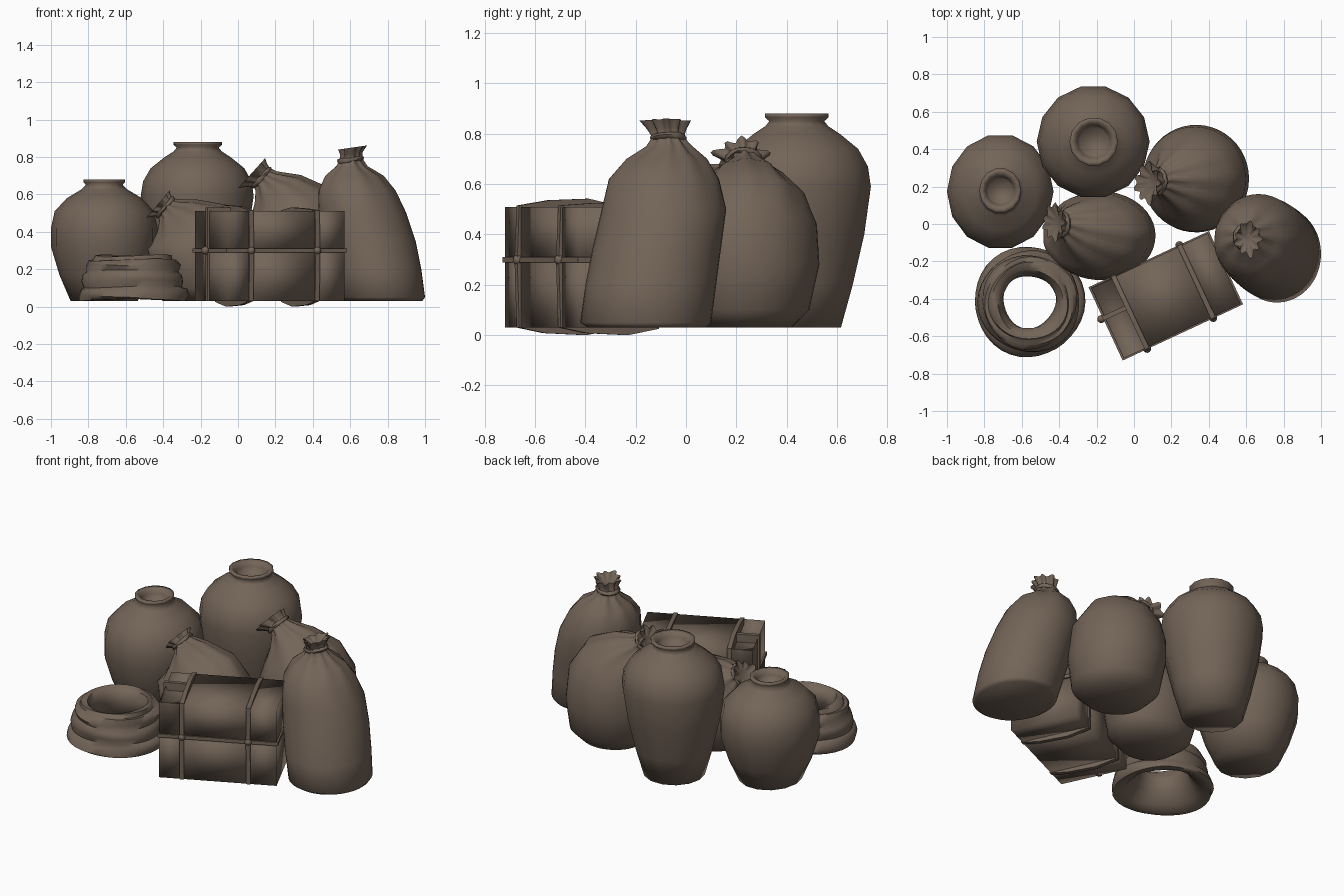
import bpy, bmesh, math, random
from mathutils import Vector, Matrix

random.seed(4)
if "Cube" in bpy.data.objects:
    bpy.data.objects.remove(bpy.data.objects["Cube"], do_unlink=True)

brown = bpy.data.materials.new("dusty_brown")
brown.use_nodes = True
COLOUR = (0.17, 0.127, 0.096, 1)
brown.diffuse_color = COLOUR
brown.node_tree.nodes["Principled BSDF"].inputs["Base Color"].default_value = COLOUR


def finish(name, bm, angle):
    """Turn a bmesh into a shaded, coloured object."""
    bmesh.ops.recalc_face_normals(bm, faces=bm.faces)
    mesh = bpy.data.meshes.new(name)
    bm.to_mesh(mesh)
    bm.free()
    mesh.materials.append(brown)
    obj = bpy.data.objects.new(name, mesh)
    bpy.context.collection.objects.link(obj)
    bpy.ops.object.select_all(action='DESELECT')
    obj.select_set(True)
    bpy.context.view_layer.objects.active = obj
    bpy.ops.object.shade_smooth_by_angle(angle=math.radians(angle))
    return obj


def bridge(bm, a, b):
    n = len(a)
    for i in range(n):
        bm.faces.new((a[i], a[(i + 1) % n], b[(i + 1) % n], b[i]))


def loft(name, rings, sides, folds=9):
    """Skin rings of (x, y, z, x radius, y radius, lean in degrees, fold depth)."""
    bm = bmesh.new()
    loops = []
    for x, y, z, rx, ry, lean, fold in rings:
        tilt = math.radians(lean)
        loop = []
        for i in range(sides):
            a = 2 * math.pi * i / sides
            r = 1 + fold * (math.cos(folds * a + 0.8 * math.sin(2 * a)) + 0.5 * math.sin(4 * a + 1))
            dx, dy = rx * r * math.cos(a), ry * r * math.sin(a)
            loop.append(bm.verts.new((x + dx * math.cos(tilt), y + dy, z + dx * math.sin(tilt))))
        loops.append(loop)
    for a, b in zip(loops, loops[1:]):
        bridge(bm, a, b)
    bm.faces.new(loops[0])
    bm.faces.new(loops[-1])
    return finish(name, bm, 110)


def hoop(name, centre, profile, lean=0, wobble=0, sides=32):
    """Closed (radius, height) profile swept round a slightly uneven circle."""
    bm = bmesh.new()
    tilt = Matrix.Rotation(-math.radians(lean), 3, 'Y')
    phases = [random.uniform(0, 6) for _ in profile]
    loops = []
    for i in range(sides):
        a = 2 * math.pi * i / sides
        loop = []
        for (r, z), phase in zip(profile, phases):
            r += wobble * math.sin(3 * a + phase)
            z += wobble * math.sin(2 * a + phase)
            p = Vector((r * math.cos(a), r * math.sin(a), z))
            loop.append(bm.verts.new(tilt @ p + Vector(centre)))
        loops.append(loop)
    for i in range(sides):
        bridge(bm, loops[i], loops[(i + 1) % sides])
    return finish(name, bm, 60)


# Clay jars: (height, radius) profiles that turn in over the rim to a shallow dish
def jar(name, x, y, profile, mouth, stretch=1):
    top_z, top_r = profile[-1]
    rings = [(x + mouth[0] * z / top_z, y + mouth[1] * z / top_z, z, r, r * stretch, 0, 0)
             for z, r in profile]
    for drop, scale in ((0.002, 0.82), (0.03, 0.68), (0.06, 0.6)):
        r = top_r * scale
        rings.append((x + mouth[0], y + mouth[1], top_z - drop, r, r, 0, 0))
    loft(name, rings, 14)


jar("small_jar", -0.715, 0.168,
    [(0.03, 0.18), (0.17, 0.24), (0.32, 0.285), (0.42, 0.285), (0.51, 0.265), (0.58, 0.2),
     (0.625, 0.125), (0.65, 0.098), (0.665, 0.11), (0.68, 0.112)], (0.0, 0.01), 1.08)
jar("large_jar", -0.225, 0.44,
    [(0.03, 0.18), (0.2, 0.228), (0.4, 0.275), (0.59, 0.302), (0.67, 0.29), (0.74, 0.25),
     (0.8, 0.175), (0.83, 0.128), (0.85, 0.112), (0.865, 0.13), (0.88, 0.13)], (0.01, 0))


# Tied sacks: body rings, then a gathered neck and a crumpled frill
def sack(name, spans, neck, radius, lean, frill):
    """Body spans are (z, x low, x high, y low, y high, lean, fold)."""
    rings = [((a + b) / 2, (c + d) / 2, z, (b - a) / 2, (d - c) / 2, tilt, fold)
             for z, a, b, c, d, tilt, fold in spans]
    nx, ny, nz = neck
    fx, fy, fz, frx, fry = frill
    mid = ((nx + fx) / 2, (ny + fy) / 2, (nz + fz) / 2)
    rings += [(nx, ny, nz, radius, radius, lean, 0.12),
              (*mid, frx * .8, fry * .8, lean, 0.14),
              (fx, fy, fz, frx, fry, lean, 0.17),
              (*mid, frx * .45, fry * .45, lean, 0.1)]
    loft(name, rings, 45)
    cord = [(radius * 1.1 + .013 * math.cos(t), .013 * math.sin(t))
            for t in (math.pi * k / 3 for k in range(6))]
    hoop(name + "_tie", neck, cord, lean, 0.002, 16)


sack("tall_sack", [
    (0.03, .56, .985, -.39, .08, 0, 0), (0.05, .53, 1.0, -.42, .10, 0, 0),
    (0.20, .49, .98, -.40, .12, 0, 0), (0.35, .455, .95, -.37, .14, 0, 0),
    (0.50, .43, .90, -.335, .16, 0, 0), (0.62, .43, .84, -.305, .13, 0, .01),
    (0.70, .47, .77, -.23, .08, 0, .04), (0.75, .53, .685, -.15, .02, 0, .08)],
     (0.6, -0.07, 0.785), 0.055, 8, (0.61, -0.08, 0.85, 0.065, 0.085))

sack("middle_sack", [
    (0.03, .15, .53, .06, .42, 0, 0), (0.10, .08, .60, -.01, .49, 0, 0),
    (0.28, .05, .615, -.045, .53, 0, 0), (0.44, .045, .60, -.04, .52, 8, 0),
    (0.55, .05, .51, .02, .47, 20, .015), (0.625, .07, .35, .1, .385, 32, .04),
    (0.67, .08, .22, .16, .32, 42, .09)],
     (0.125, 0.23, 0.69), 0.058, 48, (0.07, 0.22, 0.71, 0.09, 0.1))

sack("short_sack", [
    (0.03, -.33, .01, -.22, .10, 0, 0), (0.10, -.42, .09, -.28, .16, 0, 0),
    (0.25, -.47, .115, -.30, .175, 0, 0), (0.36, -.49, .09, -.285, .165, 10, .01),
    (0.43, -.49, -.01, -.235, .135, 26, .02), (0.485, -.46, -.2, -.15, .1, 40, .04),
    (0.515, -.44, -.3, -.09, .08, 48, .09)],
     (-0.39, 0.0, 0.53), 0.055, 50, (-0.43, 0.01, 0.545, 0.08, 0.09))

# Coil of rope, hollow underneath
hoop("rope_coil", (-0.56, -0.415, 0),
     [(.285, .035), (.295, .055), (.283, .09), (.262, .105), (.272, .14), (.265, .175),
      (.247, .19), (.252, .22), (.235, .25), (.215, .25), (.205, .272), (.175, .27),
      (.148, .235), (.14, .19), (.165, .12), (.215, .06), (.25, .04)], 0, 0.006, 36)

# Strapped bundle, built square and then turned into place
PLACE = Matrix.Translation((0.17, -0.384, 0)) @ Matrix.Rotation(math.radians(25), 4, 'Z')


def block(bm, low, high):
    low, high = Vector(low), Vector(high)
    size = Matrix.Diagonal((*(high - low), 1))
    made = bmesh.ops.create_cube(bm, size=1, matrix=Matrix.Translation((low + high) / 2) @ size)
    return list({f for v in made["verts"] for f in v.link_faces})


def place(name, bm, angle):
    bm.transform(PLACE)
    return finish(name, bm, angle)


# Soft-edged bundle cells, dished at the left end
bm = bmesh.new()
EDGES = (-0.345, -0.21, 0.18, 0.345)
for k in range(3):
    for low, high in ((.03, .3), (.3, .51)):
        faces = block(bm, (EDGES[k], -.208, low), (EDGES[k + 1], .208, high))
        bm.normal_update()
        if k == 0 and high > .5:
            lid = [f for f in faces if f.normal.z > 0.9]
            bmesh.ops.inset_individual(bm, faces=lid, thickness=0.012, depth=-0.03)
place("bundle", bm, 110)

# Bowed straps round the bundle and a flat band about its middle
bm = bmesh.new()
for u, rise in ((EDGES[1], .542), (EDGES[2], .53)):
    outline = [(-.215, .03), (-.1, .008), (.08, 0), (.215, .025), (.224, .3),
               (.215, .515), (.09, rise), (-.08, rise - .006), (-.215, .515), (-.224, .3)]
    front = [bm.verts.new((u - .013, v, z)) for v, z in outline]
    back = [bm.verts.new((u + .013, v, z)) for v, z in outline]
    bridge(bm, front, back)
    bm.faces.new(front)
    bm.faces.new(back)
block(bm, (-.355, -.216, .288), (.355, .216, .31))
block(bm, (-.358, .02, .03), (-.2, .045, .53))
place("bundle_straps", bm, 30)

# Knots where the straps cross
bm = bmesh.new()
for u, v in ((EDGES[1], -.215), (EDGES[2], -.215), (EDGES[1], .215), (EDGES[2], .215), (-.365, .033)):
    bmesh.ops.create_icosphere(bm, subdivisions=1, radius=0.024,
                               matrix=Matrix.Translation((u, v, .3)))
place("strap_knots", bm, 60)
